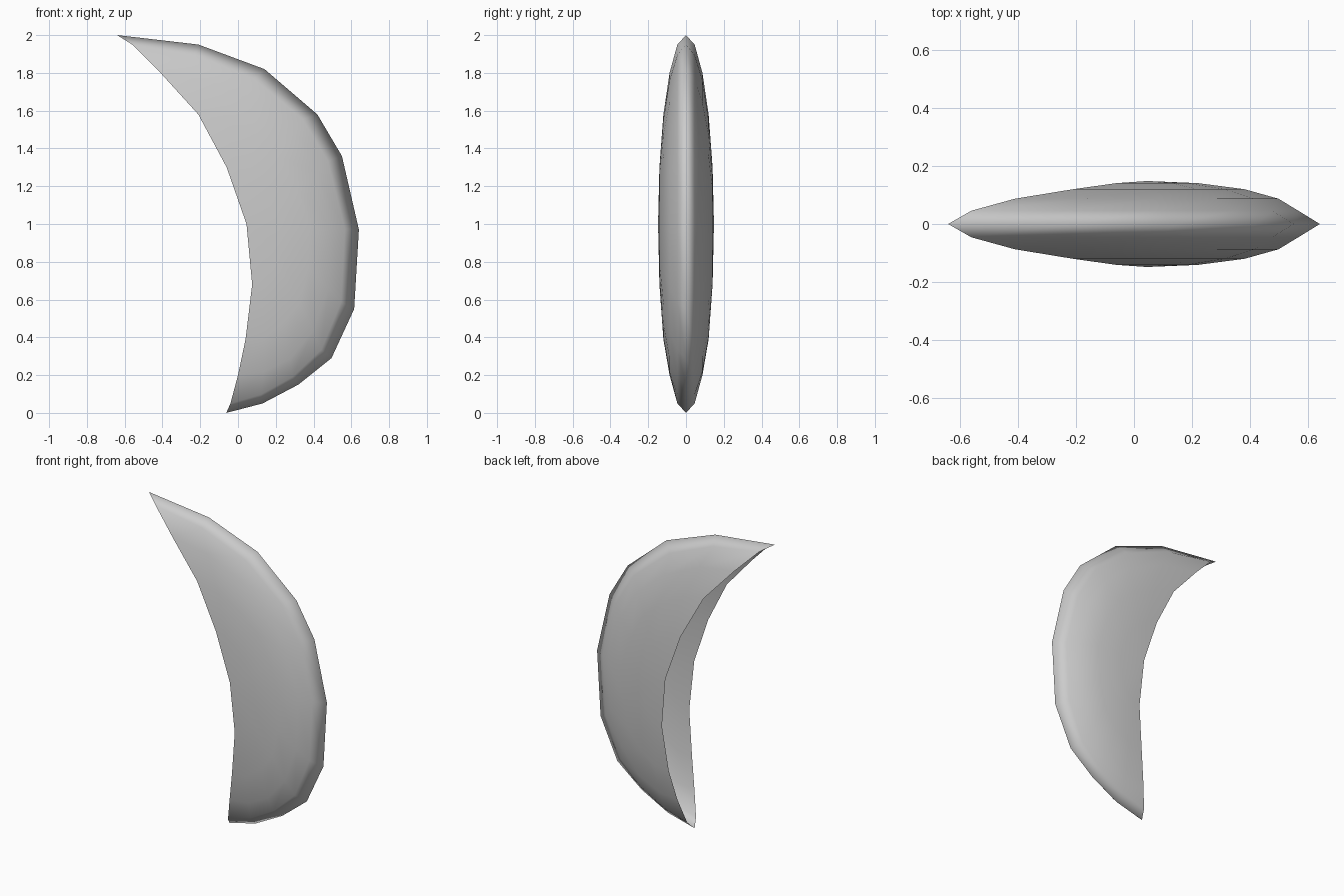
import bpy
import bmesh
import math
from mathutils import Vector

cube = bpy.data.objects.get("Cube")
if cube:
    bpy.data.objects.remove(cube, do_unlink=True)

# Single grey finish
grey = bpy.data.materials.new("plain_grey")
grey.use_nodes = True
COLOUR = (0.6, 0.6, 0.6, 1)
grey.diffuse_color = COLOUR
grey.node_tree.nodes["Principled BSDF"].inputs["Base Color"].default_value = COLOUR

# Concave inner edge and convex outer edge of the crescent, (x, z) tip to tip
INNER = [(-0.64, 2), (-0.56, 1.95), (-0.41, 1.8), (-0.21, 1.58), (-0.06, 1.3), (0.045, 1),
         (0.075, 0.68), (0.04, 0.39), (0, 0.2), (-0.04, 0.05), (-0.062, 0)]
OUTER = [INNER[0], (-0.21, 1.95), (0.14, 1.82), (0.42, 1.58), (0.55, 1.36), (0.64, 0.97),
         (0.615, 0.55), (0.495, 0.29), (0.32, 0.15), (0.13, 0.05), INNER[-1]]
FULLNESS = [1, 0.92, 0.94, 0.96, 0.95, 1]   # bulge of each ring, rim to crown
HALF_WIDTH = 0.148
last = len(INNER) - 1
crown = len(FULLNESS) - 1
STEP = math.pi / last


def along(edge, t):
    """Point at a fractional index of an edge outline."""
    i = min(int(t), last - 1)
    return Vector(edge[i]).lerp(Vector(edge[i + 1]), t - i)


def dome_point(k, j):
    """Half-dome point on ring k, step j, bent to fit the crescent."""
    radius = math.cos(STEP * k)
    across = radius * math.sin(STEP * j)
    angle = math.acos(max(-1, min(1, radius * math.cos(STEP * j))))
    reach = across / max(math.sin(angle), 1e-6) * FULLNESS[abs(k)]
    t = angle / STEP
    if abs(k) == 0:
        x, z = OUTER[j]
    else:
        x, z = along(INNER, t).lerp(along(OUTER, t), reach)
    return x, HALF_WIDTH * math.sin(STEP * k), z


# Rings from the front crown, over the outer rim, to the back crown
bm = bmesh.new()
rings = [[bm.verts.new(dome_point(k, j)) for j in range(last + 1)]
         for k in range(1 - crown, crown)]
for a, b in zip(rings, rings[1:]):
    for j in range(last):
        bm.faces.new((a[j], a[j + 1], b[j + 1], b[j]))

# Crowns meet the middle of the inner edge; the shell is open on that side
front_crown = bm.verts.new(dome_point(-crown, 0))
back_crown = bm.verts.new(dome_point(crown, 0))
for j in range(last):
    bm.faces.new((front_crown, rings[0][j + 1], rings[0][j]))
    bm.faces.new((back_crown, rings[-1][j], rings[-1][j + 1]))

mesh = bpy.data.meshes.new("crescent_shell")
bm.to_mesh(mesh)
bm.free()
mesh.materials.append(grey)
shell = bpy.data.objects.new("crescent_shell", mesh)
bpy.context.collection.objects.link(shell)

# Smooth skin all round, including over the outer rim
for face in mesh.polygons:
    face.use_smooth = True
